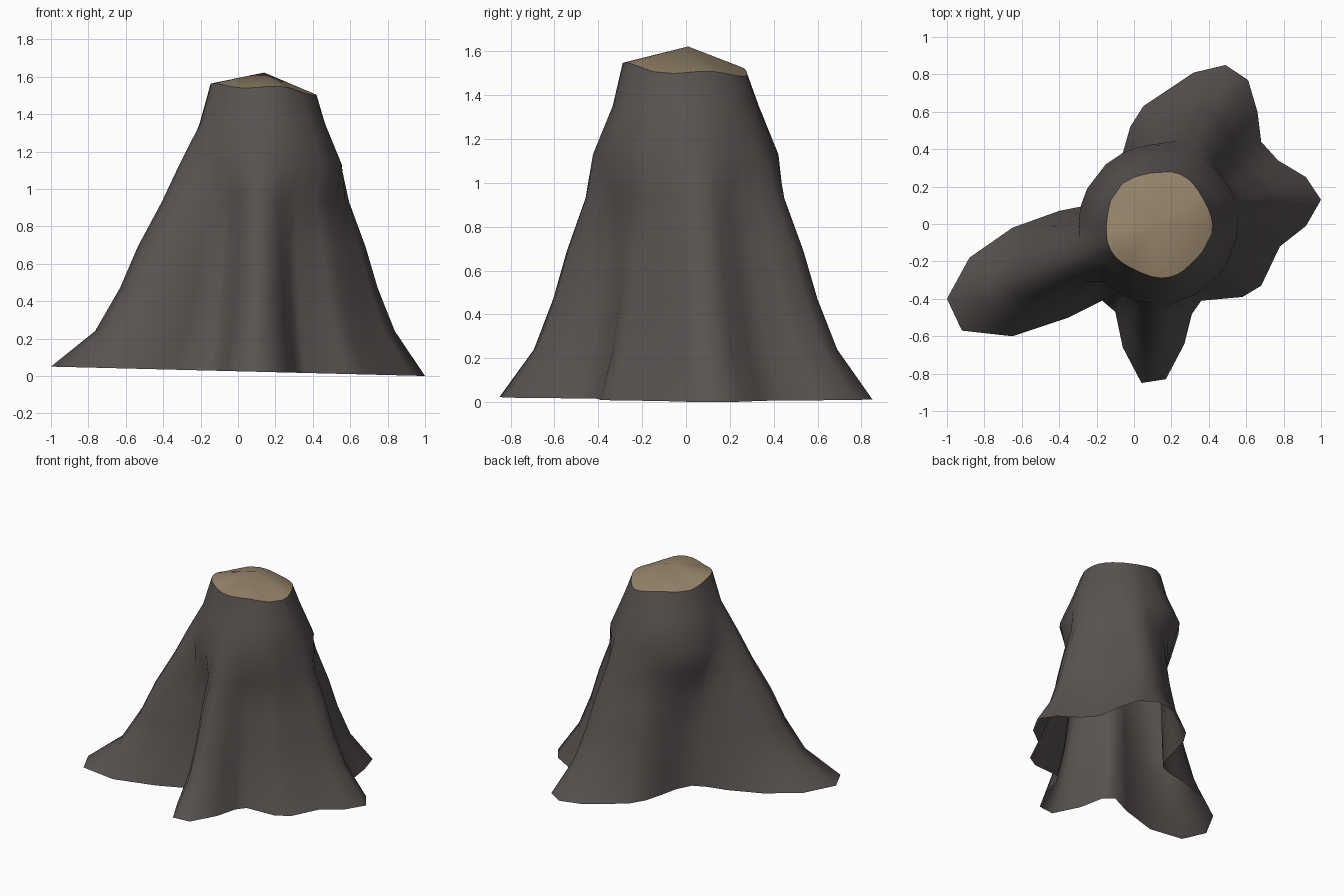
import bpy, bmesh, math

if "Cube" in bpy.data.objects:
    bpy.data.objects.remove(bpy.data.objects["Cube"])

CX, CY = 0.13, 0.0          # trunk axis


def material(name, rgb):
    m = bpy.data.materials.new(name)
    m.diffuse_color = (*rgb, 1)
    m.use_nodes = True
    m.node_tree.nodes["Principled BSDF"].inputs["Base Color"].default_value = m.diffuse_color
    return m


bark_mat = material("dark bark", (0.098, 0.087, 0.083))
wood_mat = material("cut wood", (0.30, 0.23, 0.145))

# Ground outline of the flared roots, counter-clockwise from the right root
OUTLINE = [
    (1.00, 0.13), (0.92, 0.25), (0.77, 0.34), (0.68, 0.44), (0.66, 0.60),
    (0.61, 0.77), (0.49, 0.85), (0.32, 0.81), (0.05, 0.63), (-0.02, 0.52),
    (-0.06, 0.38), (-0.09, 0.25), (-0.15, 0.14), (-0.25, 0.10), (-0.40, 0.07),
    (-0.65, -0.02), (-0.88, -0.18), (-1.00, -0.40), (-0.92, -0.57), (-0.65, -0.60),
    (-0.35, -0.50), (-0.17, -0.41), (-0.10, -0.47), (-0.06, -0.66), (0.04, -0.85),
    (0.17, -0.83), (0.27, -0.64), (0.31, -0.48), (0.36, -0.41), (0.58, -0.39),
    (0.68, -0.33), (0.78, -0.12), (0.92, -0.01),
]
# Height, share of the way from rim to root outline, smallest radius
LEVELS = [
    (0.0, 1.0, 0), (0.24, 0.725, 0), (0.47, 0.57, 0), (0.69, 0.46, 0),
    (0.93, 0.31, 0.37), (1.13, 0.20, 0.425), (1.35, 0.07, 0.335), (1.53, 0.0, 0),
]


def rim_radius(a):
    return 0.283 + 0.008 * math.cos(5 * a + 0.6)


def rim_height(a):
    return 1.525 - 0.022 * math.cos(a) - 0.02 * math.sin(a) + 0.012 * math.sin(4 * a)


def ring(bm, z, share, floor):
    verts = []
    for x, y in OUTLINE:
        a = math.atan2(y - CY, x - CX)
        base = math.hypot(x - CX, y - CY)
        r = max(floor, rim_radius(a) * (1 - share) + base * share)
        px, py = CX + r * math.cos(a), CY + r * math.sin(a)
        if z == 0:                                   # sloping ground edge
            pz = 0.025 - 0.025 * px
        elif share == 0:                             # uneven cut rim
            pz = rim_height(a)
        else:
            pz = z
        verts.append(bm.verts.new((px, py, pz)))
    return verts


def finish(bm, name, mat):
    me = bpy.data.meshes.new(name)
    bm.to_mesh(me)
    bm.free()
    me.materials.append(mat)
    for p in me.polygons:
        p.use_smooth = True
    ob = bpy.data.objects.new(name, me)
    bpy.context.collection.objects.link(ob)


# Bark: open shell flaring into roots
bm = bmesh.new()
rings = [ring(bm, *lv) for lv in LEVELS]
n = len(OUTLINE)
for lo, hi in zip(rings, rings[1:]):
    for i in range(n):
        j = (i + 1) % n
        bm.faces.new((lo[i], lo[j], hi[j], hi[i]))
finish(bm, "bark_trunk", bark_mat)

# Cut top: shallow uneven cone
bm = bmesh.new()
rim = ring(bm, *LEVELS[-1])
tip = bm.verts.new((CX + 0.01, 0.01, 1.622))
for i in range(n):
    bm.faces.new((rim[i], rim[(i + 1) % n], tip))
finish(bm, "cut_top", wood_mat)
